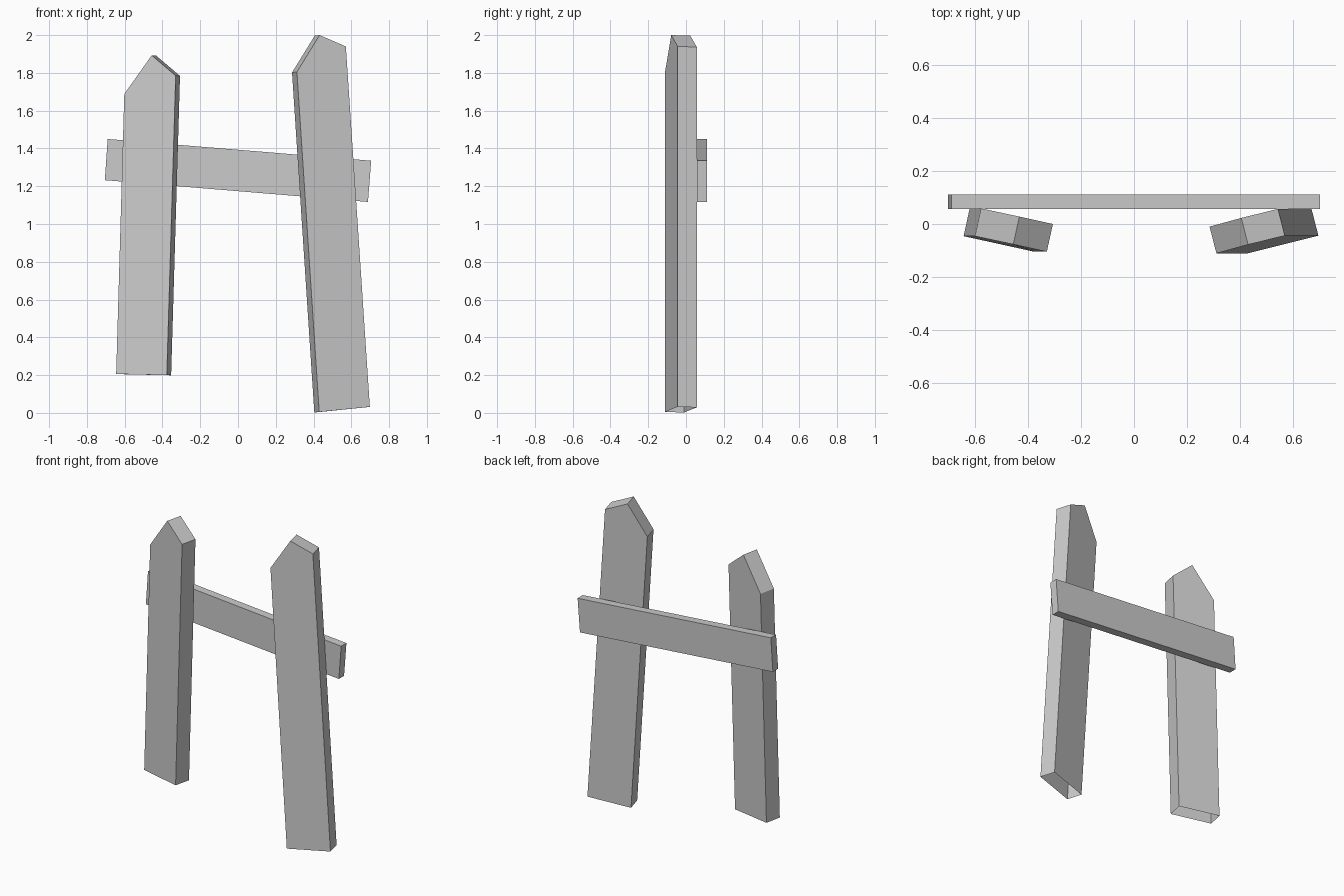
import bpy

if "Cube" in bpy.data.objects:
    bpy.data.objects.remove(bpy.data.objects["Cube"])


def board(name, front, depth, open_bottom=False):
    """Extrude a front outline (anticlockwise from bottom left) along depth."""
    n = len(front)
    back = [tuple(a + d for a, d in zip(p, depth)) for p in front]
    faces = [tuple(range(n)), tuple(range(2 * n - 1, n - 1, -1))]
    for i in range(n):
        if i == 0 and open_bottom:
            continue
        j = (i + 1) % n
        faces.append((i, i + n, j + n, j))
    mesh = bpy.data.meshes.new(name)
    mesh.from_pydata(list(front) + back, [], faces)
    mesh.update()
    obj = bpy.data.objects.new(name, mesh)
    bpy.context.collection.objects.link(obj)
    return obj


# Short pointed picket, leaning right and turned outward, open underneath
board("left_picket",
      [(-0.645, -0.046, 0.206), (-0.377, -0.105, 0.20),
       (-0.330, -0.105, 1.785), (-0.457, -0.077, 1.893),
       (-0.602, -0.046, 1.688)],
      (0.023, 0.105, -0.001), open_bottom=True)

# Tall pointed picket, leaning left and turned the other way
board("right_picket",
      [(0.430, -0.111, 0.005), (0.698, -0.044, 0.032),
       (0.571, -0.044, 1.940), (0.432, -0.078, 2.0),
       (0.312, -0.111, 1.805)],
      (-0.026, 0.101, -0.003), open_bottom=True)

# Sloping rail nailed across the back
board("cross_rail",
      [(-0.705, 0.057, 1.232), (0.688, 0.057, 1.117),
       (0.705, 0.057, 1.335), (-0.690, 0.057, 1.450)],
      (0, 0.054, 0))
